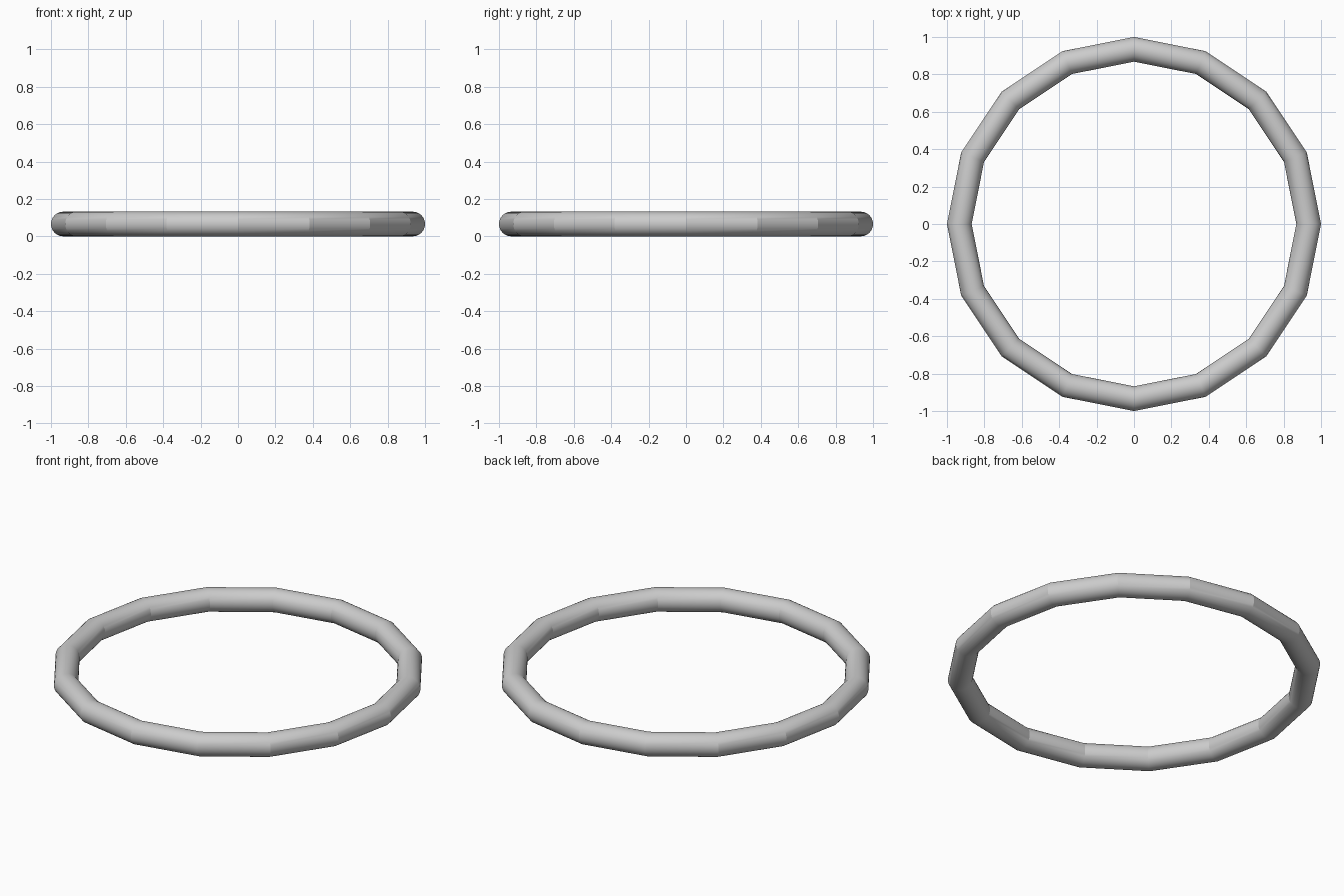
import bpy, math

if "Cube" in bpy.data.objects:
    bpy.data.objects.remove(bpy.data.objects["Cube"])

# Ring: 16 straight tube segments with a round cross-section
TUBE = 0.066
bpy.ops.mesh.primitive_torus_add(
    major_segments=16, minor_segments=32,
    major_radius=1.0 - TUBE, minor_radius=TUBE,
    location=(0, 0, TUBE))
ring = bpy.context.object
ring.name = "ring"

# Smooth around the tube, crisp at the mitred joints
bpy.ops.object.shade_smooth_by_angle(angle=math.radians(18))
